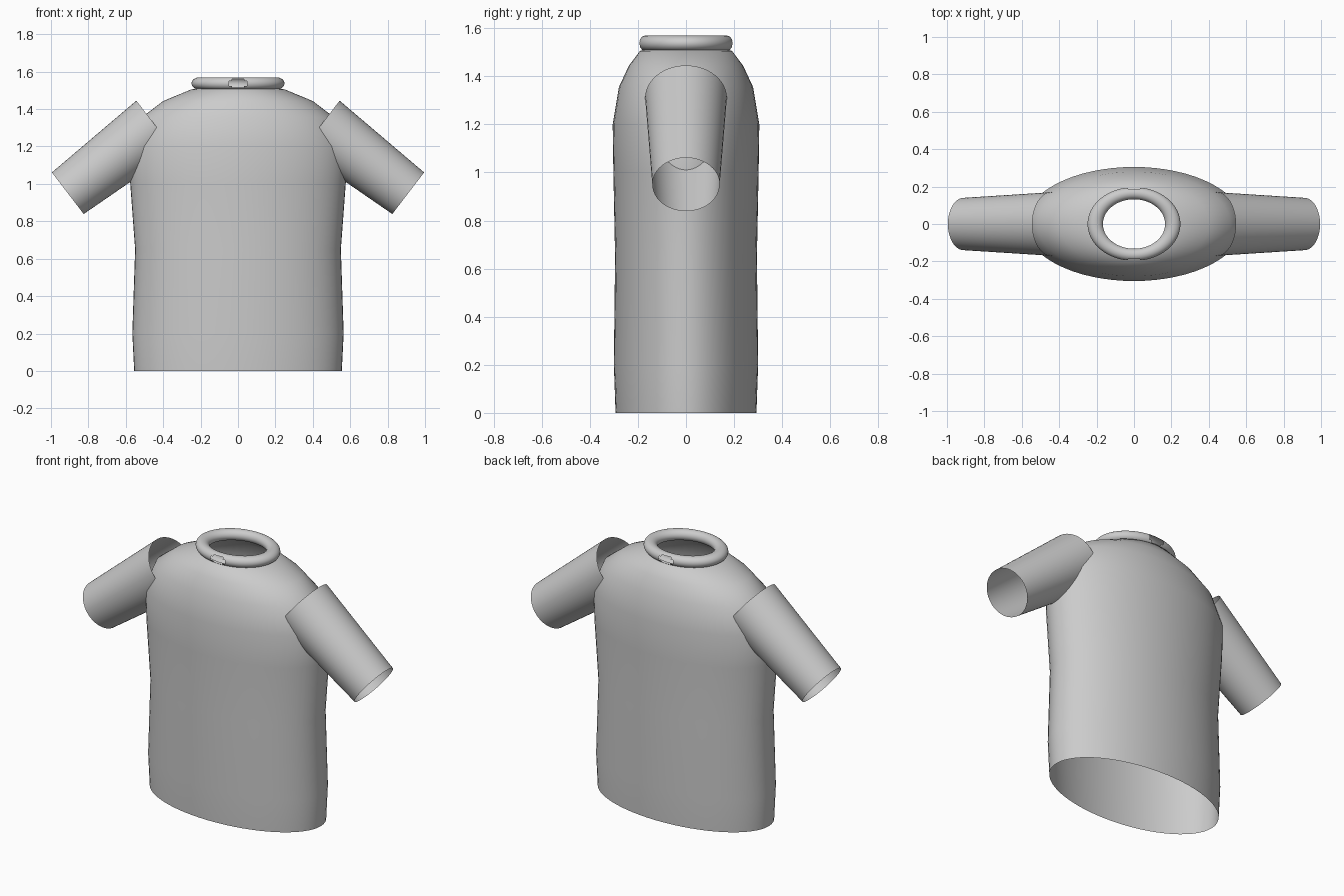
import bpy, bmesh, math
from mathutils import Vector, Matrix

cube = bpy.data.objects.get("Cube")
if cube:
    bpy.data.objects.remove(cube)

fabric = bpy.data.materials.new("grey fabric")
fabric.use_nodes = True
GREY = (0.6, 0.6, 0.6, 1)
fabric.diffuse_color = GREY
fabric.node_tree.nodes["Principled BSDF"].inputs["Base Color"].default_value = GREY


def add_object(name, bm):
    mesh = bpy.data.meshes.new(name)
    bm.to_mesh(mesh)
    bm.free()
    mesh.materials.append(fabric)
    mesh.shade_smooth()
    obj = bpy.data.objects.new(name, mesh)
    bpy.context.collection.objects.link(obj)
    return obj


def loft(bm, rings, closed=False):
    """Skin a list of point rings into an open or looped surface."""
    loops = [[bm.verts.new(p) for p in ring] for ring in rings]
    n = len(loops[0])
    following = loops[1:] + (loops[:1] if closed else [])
    for low, high in zip(loops, following):
        for i in range(n):
            j = (i + 1) % n
            bm.faces.new((low[i], low[j], high[j], high[i]))
    bmesh.ops.recalc_face_normals(bm, faces=bm.faces)


def ellipse(a, b, z, n=64):
    angles = [2 * math.pi * i / n for i in range(n)]
    return [Vector((a * math.cos(t), b * math.sin(t), z)) for t in angles]


# Torso: oval rings, open at the hem and the neck (half width, half depth, height)
TORSO = [(0.555, 0.293, 0), (0.565, 0.3, 0.2), (0.55, 0.295, 0.65),
         (0.576, 0.302, 1.0), (0.585, 0.305, 1.2), (0.515, 0.279, 1.355),
         (0.40, 0.238, 1.443), (0.25, 0.192, 1.505), (0.207, 0.165, 1.512)]
bm = bmesh.new()
loft(bm, [ellipse(*ring) for ring in TORSO])
add_object("torso", bm)

# Sleeves: open tapered tubes running from the shoulder to the cuff
for side, label in ((1, "left"), (-1, "right")):
    shoulder = Vector((side * 0.44, 0, 1.31))
    cuff = Vector((side * 0.91, 0, 0.95))
    turn = (cuff - shoulder).to_track_quat('Z', 'Y').to_matrix()
    bm = bmesh.new()
    loft(bm, [[turn @ p + centre for p in ellipse(r, r, 0, 48)]
              for centre, r in ((shoulder, 0.17), (cuff, 0.14))])
    add_object(label + "_sleeve", bm)

# Collar: rolled ring, stretched sideways, with a small slit front and back
MAJOR, MINOR, STRETCH = 0.1645, 0.0325, 1.26
rings = []
for i in range(96):
    spin = Matrix.Rotation(2 * math.pi * i / 96, 3, 'Z')
    ring = []
    for k in range(32):
        t = 2 * math.pi * k / 32
        p = spin @ Vector((MAJOR + MINOR * math.cos(t), 0, MINOR * math.sin(t)))
        ring.append(Vector((p.x * STRETCH, p.y, p.z + 1.537)))
    rings.append(ring)
bm = bmesh.new()
loft(bm, rings, closed=True)
slit = []
for face in bm.faces:
    c = face.calc_center_median()
    if abs(c.y) > MAJOR and (c.x / 0.05) ** 2 + ((c.z - 1.537) / 0.024) ** 2 < 1:
        slit.append(face)
bmesh.ops.delete(bm, geom=slit, context='FACES')
add_object("collar", bm)
